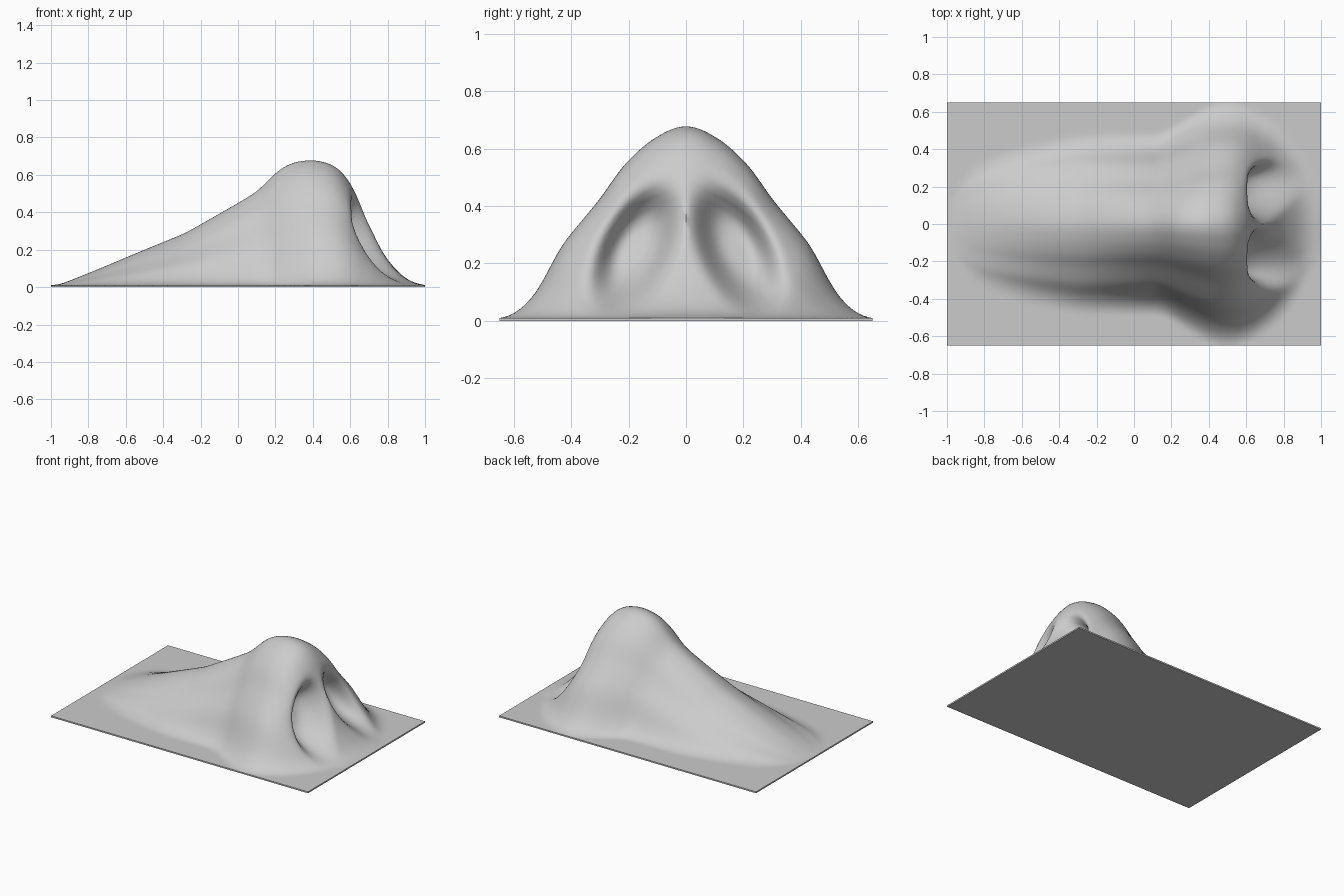
import bpy
import bmesh
import math

cube = bpy.data.objects.get("Cube")
if cube:
    bpy.data.objects.remove(cube, do_unlink=True)

# One stone colour
stone = bpy.data.materials.new("grey_stone")
stone.use_nodes = True
grey = (0.6, 0.6, 0.6, 1)
stone.diffuse_color = grey
stone.node_tree.nodes["Principled BSDF"].inputs["Base Color"].default_value = grey

# Crest height and half width along the mound, and its cross-section falloff
CREST = [(-1, 0), (-.95, .005), (-.75, .085), (-.5, .19), (-.28, .28), (0, .44),
         (.1, .5), (.22, .62), (.3, .66), (.4, .672), (.5, .65), (.57, .595),
         (.62, .515), (.7, .33), (.77, .175), (.85, .075), (.92, .02), (1, 0)]
WIDTH = [(-1, .1), (-.9, .27), (-.8, .34), (-.6, .4), (-.3, .46), (.15, .46),
         (.28, .54), (.4, .61), (.5, .63), (.6, .61), (.75, .53), (.85, .43), (1, .2)]
FALLOFF = [(0, 1), (.08, .99), (.23, .91), (.37, .785), (.48, .63), (.58, .52),
           (.71, .37), (.8, .19), (.89, .07), (1, 0)]
BASE = 0.01
HALF_Y = 0.65


def linear(table, v):
    if v <= table[0][0]:
        return table[0][1]
    for (a, p), (b, q) in zip(table, table[1:]):
        if v <= b:
            return p + (q - p) * (v - a) / (b - a)
    return table[-1][1]


def soft(table, v, r):
    return sum(linear(table, v + r * k / 3) for k in range(-3, 4)) / 7


def surface(x, y):
    t = abs(y) / soft(WIDTH, x, .05)
    z = BASE + soft(CREST, x, .035) * soft(FALLOFF, t, .05)
    # Twin slanted hollows pushed back into the front face
    if x > .45:
        dy, dz = abs(y) - .175, z - .25
        across = (dy * .89 + dz * .45) / .095
        along = (dz * .89 - dy * .45) / .185
        d = across ** 2 + along ** 2
        fade = min(1, (x - .45) / .12)
        x -= .17 * fade * math.exp(-d ** 2 * .8)
    return x, y, z


# Mound draped over a thin rectangular slab
NX, NY = 130, 78
bm = bmesh.new()
rows = []
for i in range(NX + 1):
    x = -1 + 2 * i / NX
    row = []
    for j in range(NY + 1):
        y = HALF_Y * (2 * j / NY - 1)
        edge = i in (0, NX) or j in (0, NY)
        row.append(bm.verts.new((x, y, BASE) if edge else surface(x, y)))
    rows.append(row)
for a, b in zip(rows, rows[1:]):
    for j in range(NY):
        bm.faces.new((a[j], b[j], b[j + 1], a[j + 1]))

# Slab sides and underside
rim = [e for e in bm.edges if e.is_boundary]
lower = bmesh.ops.extrude_edge_only(bm, edges=rim)["geom"]
for v in lower:
    if isinstance(v, bmesh.types.BMVert):
        v.co.z = 0
bmesh.ops.holes_fill(bm, edges=[e for e in bm.edges if e.is_boundary], sides=0)
bmesh.ops.recalc_face_normals(bm, faces=bm.faces)

mesh = bpy.data.meshes.new("cave_mound")
bm.to_mesh(mesh)
bm.free()
mesh.materials.append(stone)
mound = bpy.data.objects.new("cave_mound", mesh)
bpy.context.collection.objects.link(mound)
bpy.context.view_layer.objects.active = mound
mound.select_set(True)
bpy.ops.object.shade_smooth_by_angle(angle=math.radians(50))
